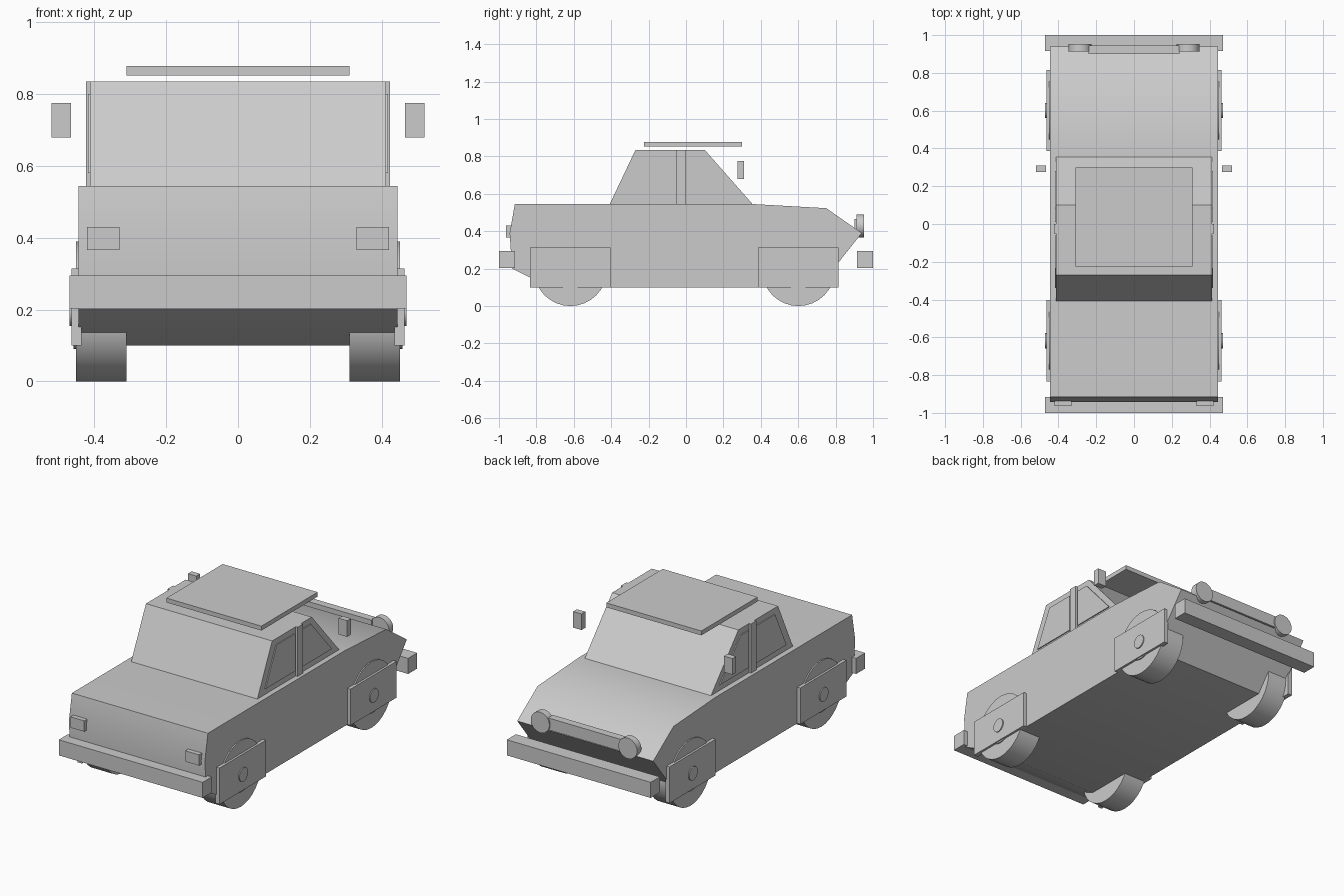
import bpy, bmesh, math
from mathutils import Matrix, Vector

if "Cube" in bpy.data.objects:
    bpy.data.objects.remove(bpy.data.objects["Cube"])

grey = bpy.data.materials.new("body_grey")
grey.diffuse_color = (0.6, 0.6, 0.6, 1)
grey.use_nodes = True
grey.node_tree.nodes["Principled BSDF"].inputs["Base Color"].default_value = grey.diffuse_color


def finish(name, bm, smooth=None):
    bmesh.ops.recalc_face_normals(bm, faces=bm.faces)
    me = bpy.data.meshes.new(name)
    bm.to_mesh(me)
    bm.free()
    me.materials.append(grey)
    ob = bpy.data.objects.new(name, me)
    bpy.context.collection.objects.link(ob)
    if smooth:
        bpy.ops.object.select_all(action='DESELECT')
        bpy.context.view_layer.objects.active = ob
        ob.select_set(True)
        bpy.ops.object.shade_smooth_by_angle(angle=math.radians(smooth))
    return ob


def box(name, x, y, z):
    """Box from (min, max) ranges."""
    bm = bmesh.new()
    bmesh.ops.create_cube(bm, size=1)
    for v in bm.verts:
        v.co = [(r[0] + r[1]) / 2 + c * (r[1] - r[0]) for r, c in zip((x, y, z), v.co)]
    return finish(name, bm)


def prism(name, x0, x1, profile, smooth=None):
    """Side profile of (y, z) points extruded along x."""
    bm = bmesh.new()
    face = bm.faces.new([bm.verts.new((x0, y, z)) for y, z in profile])
    ext = bmesh.ops.extrude_face_region(bm, geom=[face])
    verts = [g for g in ext["geom"] if isinstance(g, bmesh.types.BMVert)]
    bmesh.ops.translate(bm, verts=verts, vec=(x1 - x0, 0, 0))
    return finish(name, bm, smooth)


def disc(name, centre, radius, depth, axis, sides=32):
    bm = bmesh.new()
    rot = Matrix.Rotation(math.pi / 2, 4, 'Y' if axis == 'x' else 'X')
    bmesh.ops.create_cone(bm, cap_ends=True, segments=sides, radius1=radius, radius2=radius,
                          depth=depth, matrix=Matrix.Translation(Vector(centre)) @ rot)
    return finish(name, bm, 30)


# Body shell and cabin
prism("body", -0.444, 0.444, [(-0.73, 0.10), (-0.93, 0.20), (-0.943, 0.39), (-0.915, 0.545),
                              (0.36, 0.545), (0.75, 0.523), (0.94, 0.39), (0.71, 0.10)], 40)
prism("cabin", -0.412, 0.412, [(-0.41, 0.54), (-0.27, 0.835), (0.10, 0.835), (0.36, 0.54)])

# Floating roof panel and bumpers
box("roof_panel", (-0.31, 0.31), (-0.225, 0.30), (0.852, 0.878))
box("rear_bumper", (-0.47, 0.47), (0.915, 1.0), (0.203, 0.295))
box("front_bumper", (-0.47, 0.47), (-1.0, -0.915), (0.203, 0.295))

# Grille between the round lamps
box("grille", (-0.24, 0.24), (0.90, 0.945), (0.395, 0.465))

for s, side in ((-1, "left"), (1, "right")):
    def span(a, b):
        return tuple(sorted((s * a, s * b)))

    # Side windows and pillar
    prism(side + "_window_a", s * 0.41, s * 0.418,
          [(-0.34, 0.58), (-0.235, 0.80), (-0.06, 0.80), (-0.06, 0.58)])
    prism(side + "_window_b", s * 0.41, s * 0.418,
          [(0.01, 0.58), (0.01, 0.80), (0.085, 0.80), (0.28, 0.58)])
    box(side + "_pillar", span(0.40, 0.424), (-0.05, 0.0), (0.545, 0.835))

    # Mirrors and lamps
    box(side + "_mirror", span(0.465, 0.52), (0.275, 0.31), (0.68, 0.775))
    box(side + "_square_lamp", span(0.33, 0.42), (-0.963, -0.92), (0.366, 0.43))
    disc(side + "_round_lamp", (s * 0.286, 0.932, 0.428), 0.061, 0.04, 'y', 24)

    # Wheels with rim, hub and flat arch plate
    for y, end in ((-0.618, "front"), (0.601, "rear")):
        tag = f"{end}_{side}_"
        disc(tag + "wheel", (s * 0.381, y, 0.195), 0.195, 0.14, 'x')
        disc(tag + "rim", (s * 0.44, y, 0.195), 0.105, 0.036, 'x')
        disc(tag + "hub", (s * 0.44, y, 0.195), 0.04, 0.06, 'x', 20)
        box(tag + "arch_plate", span(0.436, 0.464), (y - 0.215, y + 0.215), (0.10, 0.314))
